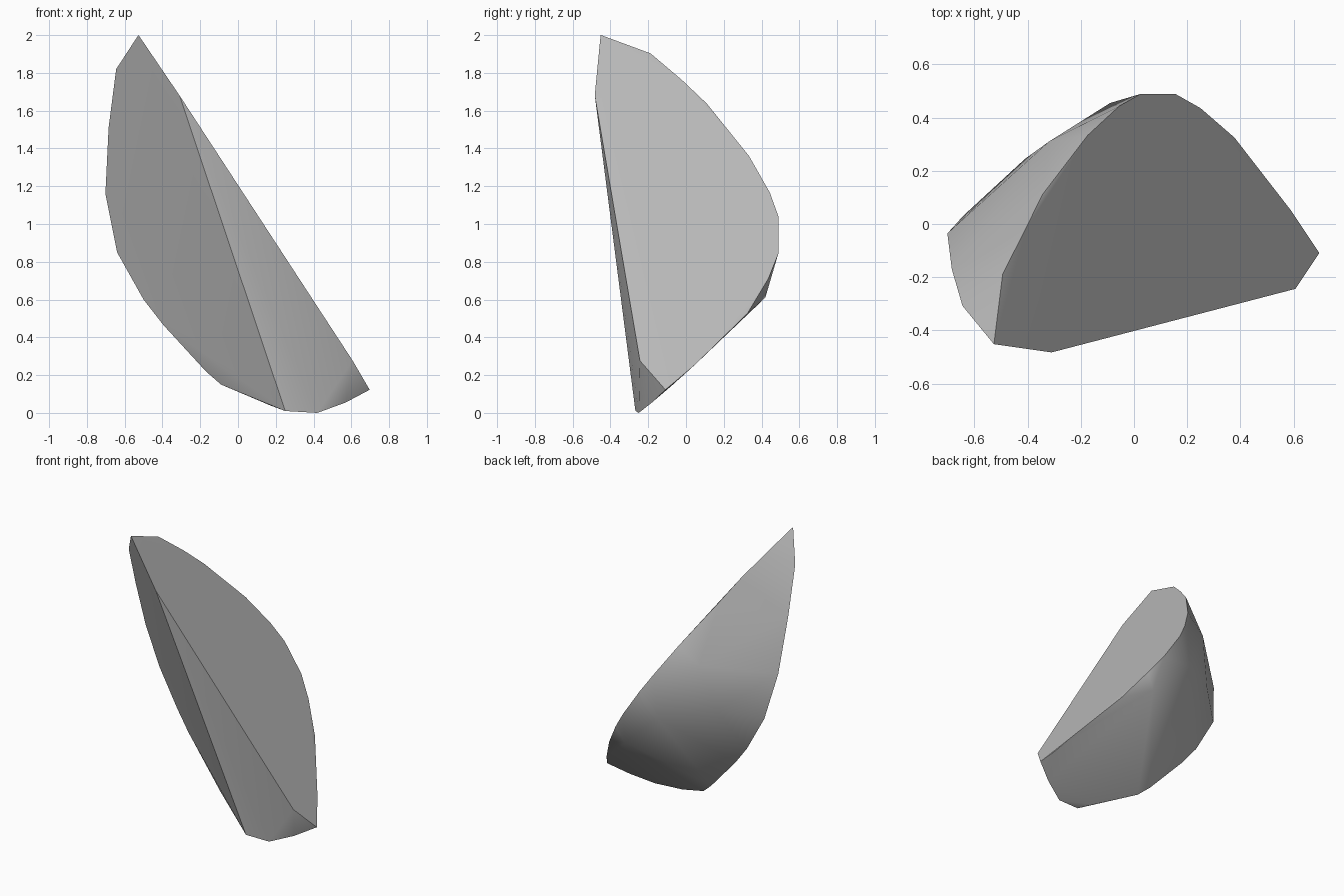
import bpy, bmesh, math

cube = bpy.data.objects.get("Cube")
if cube:
    bpy.data.objects.remove(cube, do_unlink=True)


# The two flat fracture planes of the shard
def on_slope(x, y, drop=0.0):
    return (x, y, 1.148 - 1.494 * x - 0.145 * y - drop)


def on_front(x, z, back=0.0):
    return (x, -0.673 * x - 0.355 * z - 0.096 + back, z)


# Rim of the large sloping break
slope_rim = [(-.527, -.452), (-.31, -.483), (.607, -.244), (.697, -.109),
             (.592, .049), (.25, .436), (.156, .489), (.024, .489),
             (-.055, .444), (-.174, .334), (-.41, -.023)]
# Small chips just under the rim of the sloping break
slope_chips = [(-.494, -.188), (-.345, .11), (.378, .325), (.453, .218), (.641, -.03)]
# Rim of the front break
front_rim = [(.25, .01), (-.395, .465), (-.5, .6), (-.64, .85),
             (-.702, 1.16), (-.7, 1.2), (-.685, 1.51), (-.645, 1.82)]
front_chips = [(-.17, .22), (-.09, .15), (.17, .04)]
# Corners of the rounded back and the foot
back = [(-.32, .31, 1.25), (-.09, .455, .87), (-.41, .245, .93),
        (.19, .42, .61), (.19, .04, .27)]
foot = [(.42, -.25, .0), (.57, -.18, .055)]

points = [on_slope(*p) for p in slope_rim]
points += [on_slope(*p, 0.01) for p in slope_chips]
points += [on_front(*p) for p in front_rim]
points += [on_front(*p, 0.02) for p in front_chips]
points += back + foot

# Shard body: hull of the corners, with coplanar faces merged
bm = bmesh.new()
for p in points:
    bm.verts.new(p)
hull = bmesh.ops.convex_hull(bm, input=bm.verts[:])
loose = [v for v in bm.verts if not v.link_faces]
bmesh.ops.delete(bm, geom=loose, context='VERTS')
bmesh.ops.dissolve_limit(bm, angle_limit=math.radians(2.5),
                         verts=bm.verts[:], edges=bm.edges[:])
bmesh.ops.recalc_face_normals(bm, faces=bm.faces[:])
mesh = bpy.data.meshes.new("rock_shard")
bm.to_mesh(mesh)
bm.free()

shard = bpy.data.objects.new("rock_shard", mesh)
bpy.context.collection.objects.link(shard)

# Stone colour
stone = bpy.data.materials.new("grey_stone")
stone.use_nodes = True
grey = (0.5, 0.5, 0.5, 1.0)
stone.diffuse_color = grey
stone.node_tree.nodes["Principled BSDF"].inputs["Base Color"].default_value = grey
mesh.materials.append(stone)

# Soft back, crisp break edges
bpy.ops.object.select_all(action='DESELECT')
shard.select_set(True)
bpy.context.view_layer.objects.active = shard
bpy.ops.object.shade_smooth_by_angle(angle=math.radians(30))
